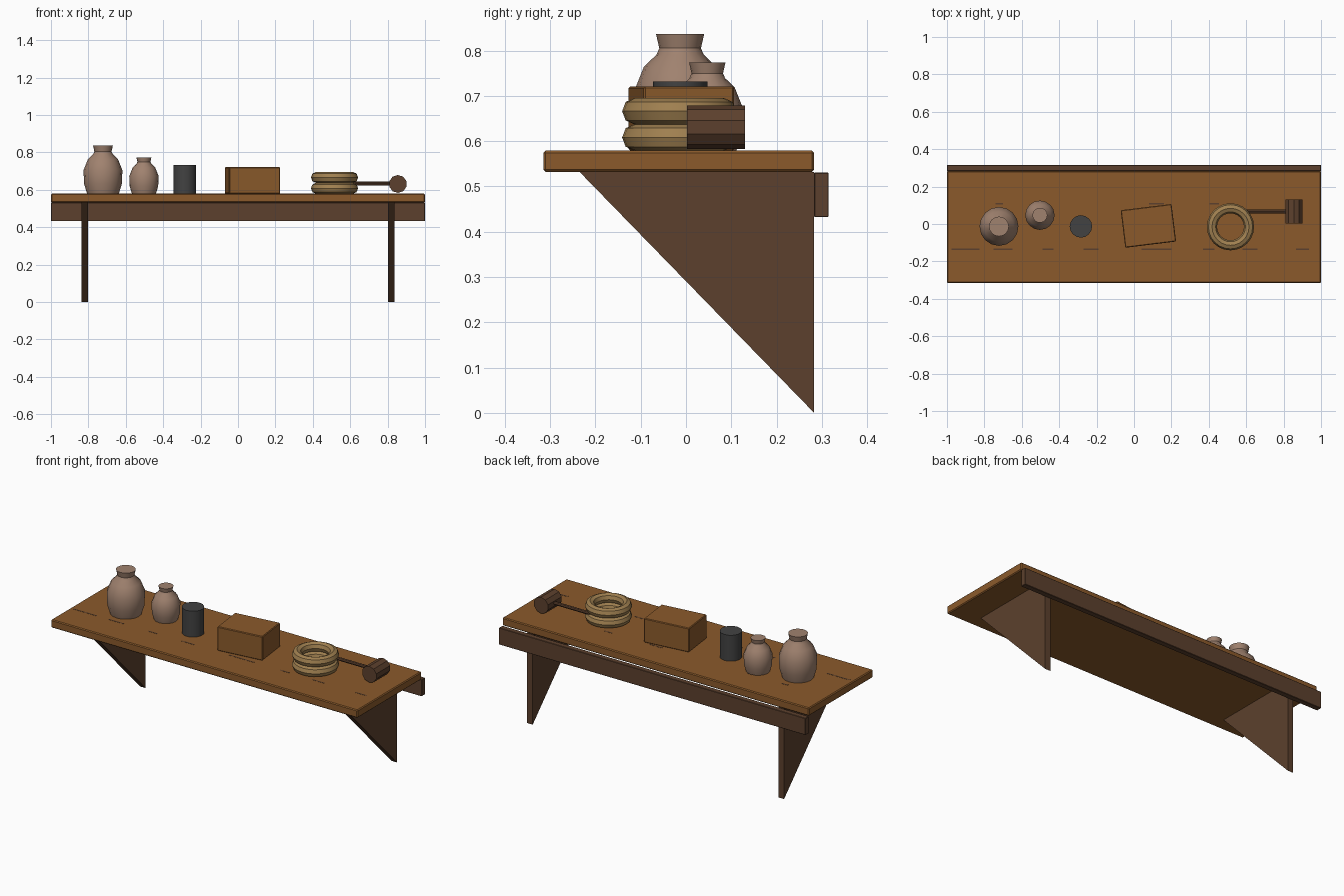
import bpy, bmesh, math

if "Cube" in bpy.data.objects:
    bpy.data.objects.remove(bpy.data.objects["Cube"])


def srgb(h):
    out = []
    for i in (0, 2, 4):
        c = int(h[i:i + 2], 16) / 255
        out.append(c / 12.92 if c <= 0.04045 else ((c + 0.055) / 1.055) ** 2.4)
    return (*out, 1)


def material(name, h):
    m = bpy.data.materials.new(name)
    m.diffuse_color = srgb(h)
    m.use_nodes = True
    m.node_tree.nodes["Principled BSDF"].inputs["Base Color"].default_value = m.diffuse_color
    return m


WOOD = material("warm wood", "8B5A2B")
DARK = material("dark wood", "5C402D")
CLAY = material("clay", "A0826F")
METAL = material("dark metal", "424242")
ROPE = material("rope tan", "A08050")


def make(name, verts, faces, mat, bevel=0, smooth=None):
    me = bpy.data.meshes.new(name)
    me.from_pydata(verts, [], faces)
    bm = bmesh.new()
    bm.from_mesh(me)
    bmesh.ops.recalc_face_normals(bm, faces=bm.faces)
    bm.to_mesh(me)
    bm.free()
    me.materials.append(mat)
    ob = bpy.data.objects.new(name, me)
    bpy.context.collection.objects.link(ob)
    if bevel:
        b = ob.modifiers.new("bevel", "BEVEL")
        b.width, b.segments = bevel, 1
    if smooth:
        bpy.ops.object.select_all(action="DESELECT")
        ob.select_set(True)
        bpy.context.view_layer.objects.active = ob
        bpy.ops.object.shade_smooth_by_angle(angle=math.radians(smooth))
    return ob


def prism(name, outline, x0, x1, mat):
    """Extrude a (y, z) outline along x."""
    n = len(outline)
    verts = [(x, y, z) for x in (x0, x1) for y, z in outline]
    faces = [tuple(range(n)), tuple(range(n, 2 * n))]
    faces += [(i, (i + 1) % n, n + (i + 1) % n, n + i) for i in range(n)]
    return make(name, verts, faces, mat)


def box(name, x0, x1, y0, y1, z0, z1, mat, bevel=0):
    ob = prism(name, [(y0, z0), (y1, z0), (y1, z1), (y0, z1)], x0, x1, mat)
    if bevel:
        b = ob.modifiers.new("bevel", "BEVEL")
        b.width, b.segments = bevel, 1
    return ob


def lathe(name, profile, sides, mat, loc, closed=False, smooth=30, phase=0.0):
    """Spin an (r, z) profile around z; cap the ends unless the profile is closed."""
    n = len(profile)
    verts = []
    for s in range(sides):
        a = 2 * math.pi * (s + phase) / sides
        verts += [(r * math.cos(a), r * math.sin(a), z) for r, z in profile]
    faces = []
    for s in range(sides):
        t = (s + 1) % sides
        for i in range(n if closed else n - 1):
            j = (i + 1) % n
            faces.append((s * n + i, t * n + i, t * n + j, s * n + j))
    if not closed:
        faces += [tuple(s * n + k for s in range(sides)) for k in (0, n - 1)]
    ob = make(name, verts, faces, mat, smooth=smooth)
    ob.location = loc
    return ob


# Shelf board, wall rail and triangular brackets
TOP = 0.579
box("shelf_board", -1, 1, -0.315, 0.283, 0.532, TOP, WOOD, 0.005)
box("wall_rail", -1, 1, 0.283, 0.315, 0.432, 0.531, DARK, 0.002)
for side, x in (("left", -0.82), ("right", 0.82)):
    prism(side + "_bracket", [(-0.235, 0.532), (0.283, 0.532), (0.283, 0.0)],
          x - 0.018, x + 0.018, DARK)

# Dark worn seam marks, thin plates on the board
SEAMS = {-0.135: [(-0.9, 0.15), (-0.7, 0.1), (-0.46, 0.06), (-0.23, 0.08), (0.12, 0.16),
                  (0.4, 0.06), (0.62, 0.08), (0.9, 0.07)],
         0.108: [(-0.72, 0.04), (-0.5, 0.05), (0.12, 0.08), (0.43, 0.05)]}
for y, marks in SEAMS.items():
    for x, w in marks:
        box("seam_mark", x - w / 2, x + w / 2, y - 0.004, y + 0.004, TOP - 0.002, TOP + 0.0008, DARK)

# Clay jars, one profile at two sizes
JAR = [(0.085, 0), (0.101, 0.053), (0.104, 0.125), (0.08, 0.185), (0.052, 0.212),
       (0.046, 0.226), (0.053, 0.257)]
for name, x, y, k in (("large_jar", -0.722, -0.013, 1), ("small_jar", -0.503, 0.047, 0.755)):
    lathe(name, [(r * k, z * k) for r, z in JAR], 16, CLAY, (x, y, TOP))

# Metal tin
lathe("metal_tin", [(0.06, 0), (0.06, 0.153)], 16, METAL, (-0.284, -0.013, TOP))

# Wooden box, turned slightly
crate = box("wooden_box", -0.137, 0.137, -0.101, 0.101, 0, 0.142, WOOD, 0.004)
crate.location = (0.077, -0.01, TOP)
crate.rotation_euler.z = math.radians(7)

# Coiled rope, two stacked rings
ring = [(0.099 + 0.027 * math.cos(i * math.pi / 4), 0.029 * math.sin(i * math.pi / 4))
        for i in range(8)]
for name, z in (("lower_rope_ring", 0.608), ("upper_rope_ring", 0.666)):
    lathe(name, ring, 24, ROPE, (0.516, -0.015, z), closed=True)

# Mallet with its handle resting in the rope
head = lathe("mallet_head", [(0.048, -0.064), (0.048, 0.064)], 10, DARK, (0.855, 0.066, 0.631), phase=0.5)
head.rotation_euler.x = math.pi / 2
handle = lathe("mallet_handle", [(0.01, -0.13), (0.01, 0.13)], 8, DARK, (0.70, 0.067, 0.633))
handle.rotation_euler.y = math.pi / 2
